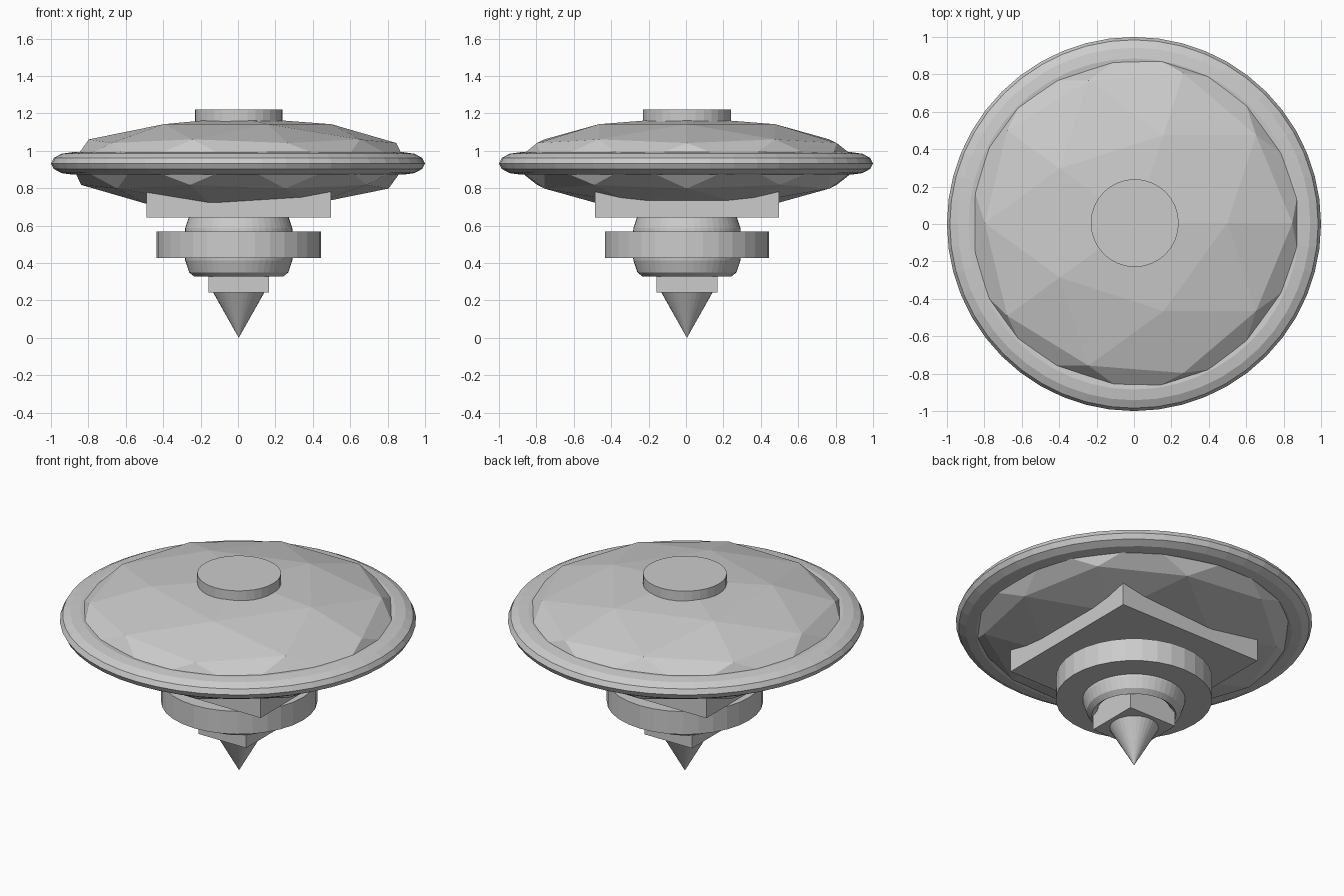
import bpy

if "Cube" in bpy.data.objects:
    bpy.data.objects.remove(bpy.data.objects["Cube"])

OX, OY = 0.004, 0.005  # slight offset of the stack relative to the rim


def finish(name, scale=(1, 1, 1)):
    obj = bpy.context.object
    obj.name = name
    obj.scale = scale
    bpy.ops.object.transform_apply(location=False, rotation=False, scale=True)
    return obj


def disc(name, radius, z0, z1):
    bpy.ops.mesh.primitive_cylinder_add(vertices=32, radius=radius, depth=z1 - z0,
                                        location=(OX, OY, (z0 + z1) / 2))
    return finish(name)


def block(name, half, z0, z1):
    bpy.ops.mesh.primitive_cube_add(size=1, location=(OX, OY, (z0 + z1) / 2))
    return finish(name, (2 * half, 2 * half, z1 - z0))


def ring(name, major, minor, z, half_height, location=(0, 0)):
    bpy.ops.mesh.primitive_torus_add(major_radius=major, minor_radius=minor,
                                     major_segments=48, minor_segments=12,
                                     location=(*location, z))
    return finish(name, (1, 1, half_height / minor))


# Faceted flattened main body
bpy.ops.mesh.primitive_ico_sphere_add(subdivisions=2, radius=1, location=(OX, OY, 0.93))
finish("faceted_body", (0.942, 0.942, 0.25))

# Rim around the body and cap on top
ring("outer_rim", 0.885, 0.115, 0.933, 0.06)
disc("top_cap", 0.235, 1.14, 1.22)

# Square plate under the body
block("square_plate", 0.492, 0.643, 0.80)

# Lower hub: tall rounded collar with a wide disc around it
ring("hub_collar", 0.236, 0.058, 0.5, 0.173, (OX, OY))
disc("hub_disc", 0.439, 0.427, 0.569)

# Small square block and pointed tip
block("tip_block", 0.163, 0.243, 0.44)
bpy.ops.mesh.primitive_cone_add(vertices=32, radius1=0, radius2=0.152, depth=0.27,
                                location=(OX, OY, 0.135))
finish("pointed_tip")
